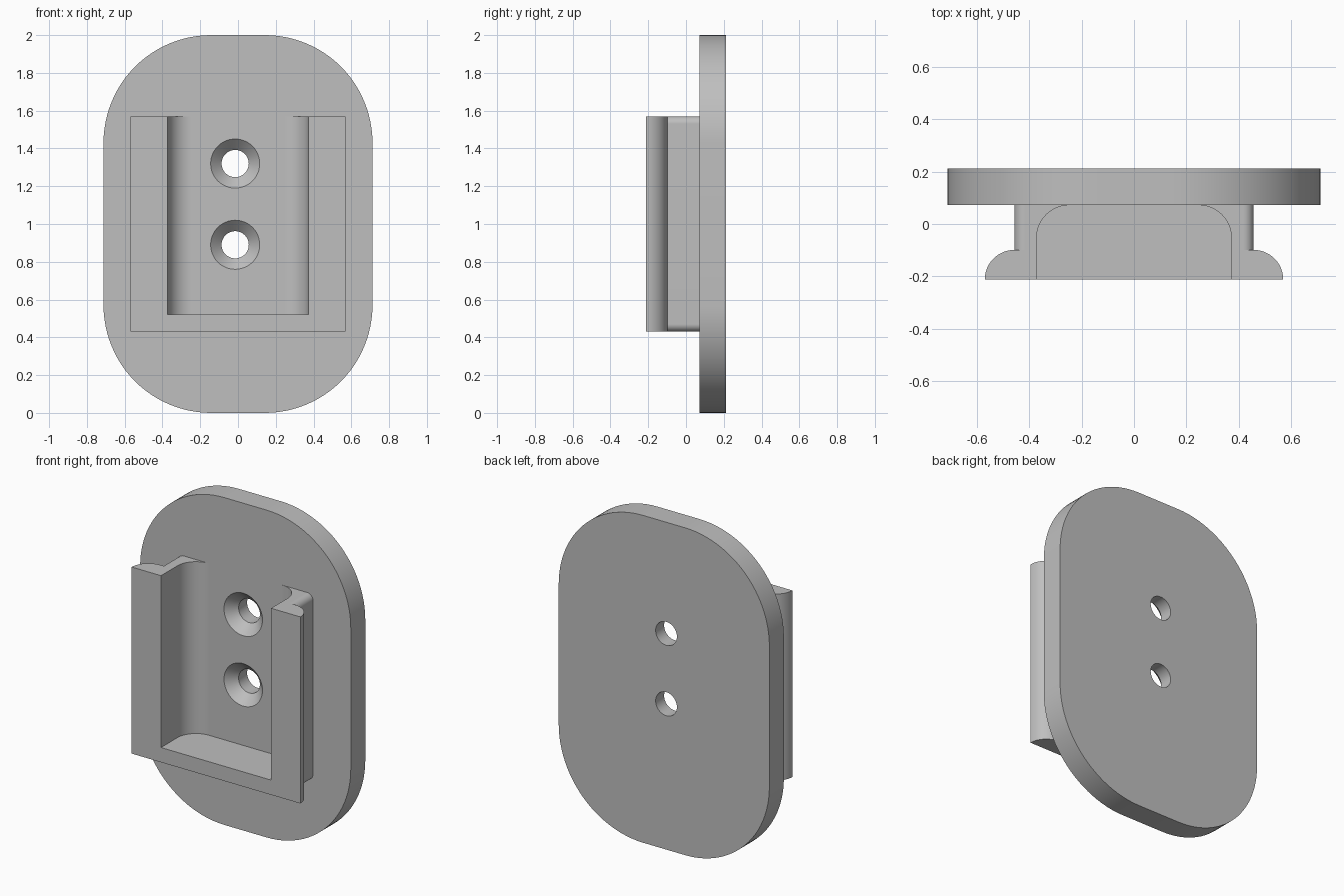
import bpy, bmesh
from math import sin, cos, pi
from mathutils import Vector

if "Cube" in bpy.data.objects:
    bpy.data.objects.remove(bpy.data.objects["Cube"], do_unlink=True)

grey = bpy.data.materials.new("plain grey")
grey.use_nodes = True
grey.diffuse_color = (0.52, 0.52, 0.52, 1)
grey.node_tree.nodes["Principled BSDF"].inputs["Base Color"].default_value = grey.diffuse_color

FRONT, SEAT, BACK = -0.212, 0.072, 0.212   # depth levels
LOW, HIGH = 0.43, 1.57                     # bracket bottom and top


def arc(cx, cy, r, start, end, steps=24):
    """Points along a circular arc, angles in quarter turns."""
    angles = [(start + (end - start) * i / steps) * pi / 2 for i in range(steps + 1)]
    return [(cx + r * cos(a), cy + r * sin(a)) for a in angles]


def rounded_rect(half_x, low, high, r):
    pts = []
    for q, (sx, z) in enumerate([(1, high - r), (-1, high - r), (-1, low + r), (1, low + r)]):
        pts += arc(sx * (half_x - r), z, r, q, q + 1)
    return pts


def mirrored(half):
    """Close a right-hand profile with its mirror image."""
    return half + [(-x, y) for x, y in reversed(half)]


def loft(name, rings):
    """Solid through a list of rings with equal point counts."""
    bm = bmesh.new()
    loops = [[bm.verts.new(p) for p in ring] for ring in rings]
    for a, b in zip(loops, loops[1:]):
        for i in range(len(a)):
            j = (i + 1) % len(a)
            bm.faces.new((a[i], a[j], b[j], b[i]))
    bm.faces.new(loops[0])
    bm.faces.new(loops[-1])
    bmesh.ops.recalc_face_normals(bm, faces=bm.faces)
    mesh = bpy.data.meshes.new(name)
    bm.to_mesh(mesh)
    bm.free()
    mesh.materials.append(grey)
    obj = bpy.data.objects.new(name, mesh)
    bpy.context.collection.objects.link(obj)
    return obj


def along_y(name, outline, y0, y1):
    return loft(name, [[Vector((x, y, z)) for x, z in outline] for y in (y0, y1)])


def along_z(name, outline, z0, z1):
    return loft(name, [[Vector((x, y, z)) for x, y in outline] for z in (z0, z1)])


def combine(obj, other, operation):
    mod = obj.modifiers.new(operation.lower(), 'BOOLEAN')
    mod.operation, mod.object, mod.solver = operation, other, 'EXACT'
    other.hide_render = True
    bpy.context.view_layer.objects.active = obj
    bpy.ops.object.modifier_apply(modifier=mod.name)
    bpy.data.objects.remove(other, do_unlink=True)


# Backing plate with two countersunk screw holes
plate = along_y("backing_plate", rounded_rect(0.712, 0, 2, 0.57), SEAT, BACK)
for z in (0.89, 1.32):
    levels = [(SEAT - 0.01, 0.14), (SEAT + 0.058, 0.072), (BACK + 0.02, 0.072)]
    rings = [[Vector((px, y, pz)) for px, pz in arc(-0.015, z, r, 0, 4, 48)[:-1]]
             for y, r in levels]
    combine(plate, loft("screw_hole_cutter", rings), 'DIFFERENCE')

# Bracket: rounded neck block joined to a wide flange with curved backs
bracket = along_y("bracket", rounded_rect(0.457, LOW, HIGH, 0.04), FRONT + 0.02, SEAT)
flange_half = [(0.57, FRONT)] + arc(0.457, FRONT, 0.113, 0, 1)[1:]
combine(bracket, along_z("flange", mirrored(flange_half), LOW, HIGH), 'UNION')

# Open-topped channel with filleted inner corners
channel_half = [(0.372, FRONT - 0.05)] + arc(0.247, SEAT - 0.125, 0.125, 0, 1) + [(0.247, SEAT + 0.05)]
combine(bracket, along_z("channel_cutter", mirrored(channel_half), 0.52, HIGH + 0.1), 'DIFFERENCE')

for obj in (plate, bracket):
    bpy.ops.object.select_all(action='DESELECT')
    obj.select_set(True)
    bpy.context.view_layer.objects.active = obj
    bpy.ops.object.shade_smooth_by_angle(angle=pi / 6)
